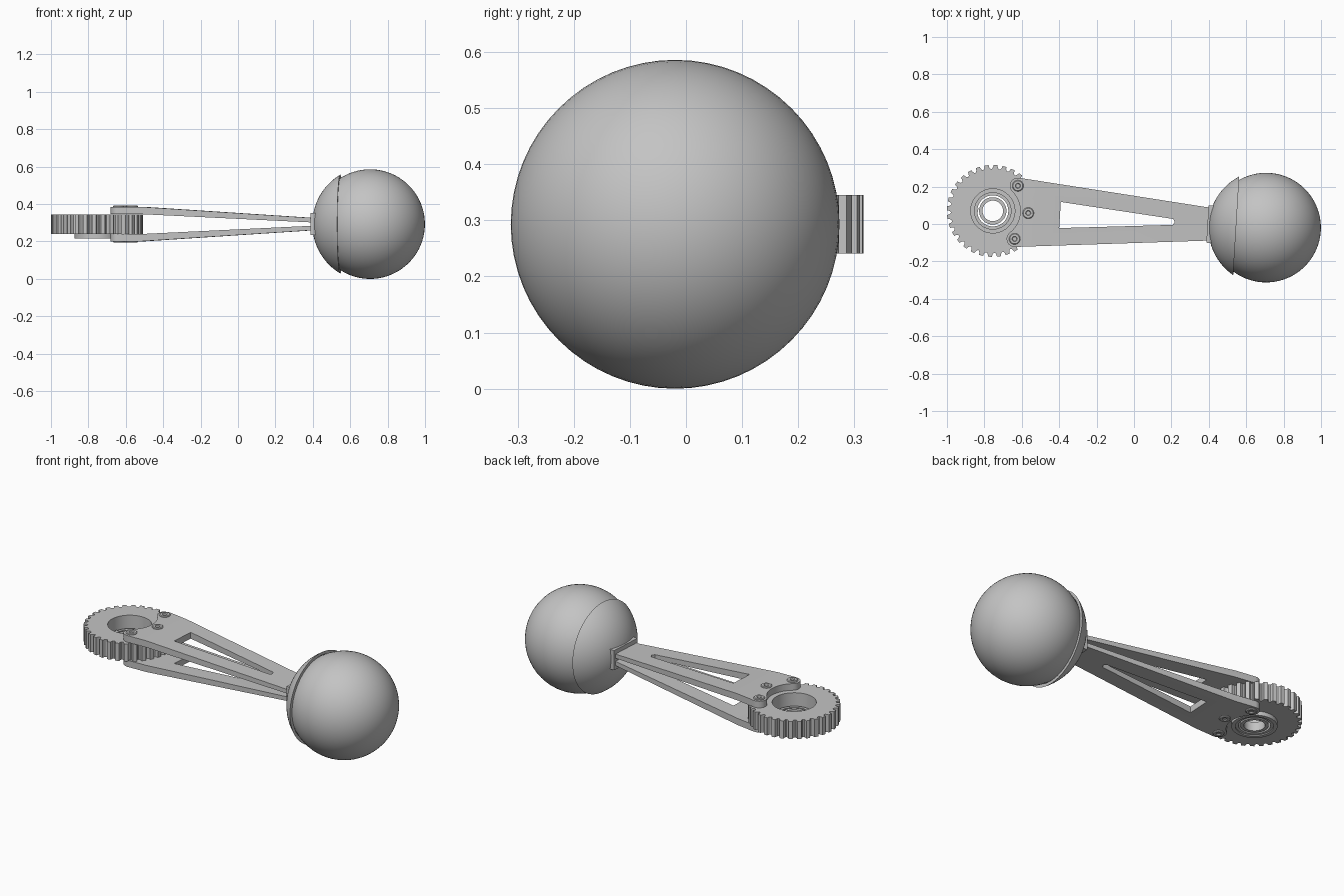
import bpy, bmesh, math
from math import sin, cos, pi, radians
from mathutils import Matrix, Vector

if "Cube" in bpy.data.objects:
    bpy.data.objects.remove(bpy.data.objects["Cube"])

GREY = (0.55, 0.55, 0.55, 1)
mat = bpy.data.materials.new("metal_grey")
mat.use_nodes = True
mat.diffuse_color = GREY
mat.node_tree.nodes["Principled BSDF"].inputs["Base Color"].default_value = GREY

# Local frame: origin at the gear centre, +x runs along the arm to the ball
MID = 0.293
FRAME = Matrix.Translation((-0.755, 0.07, MID)) @ Matrix.Rotation(radians(-3.5), 4, 'Z')
BALL_X, BALL_R = 1.464, 0.293


def make(name, bm, local=Matrix.Identity(4)):
    bmesh.ops.remove_doubles(bm, verts=bm.verts, dist=1e-5)
    bmesh.ops.recalc_face_normals(bm, faces=bm.faces)
    mesh = bpy.data.meshes.new(name)
    bm.to_mesh(mesh)
    bm.free()
    mesh.transform(FRAME @ local)
    mesh.materials.append(mat)
    ob = bpy.data.objects.new(name, mesh)
    bpy.context.collection.objects.link(ob)
    return ob


def prism(name, pts, lo, hi, axis='Z'):
    """Extrude a closed outline along z (points x, y) or y (points x, z)."""
    bm = bmesh.new()
    at = (lambda p, h: (p[0], p[1], h)) if axis == 'Z' else (lambda p, h: (p[0], h, p[1]))
    face = bm.faces.new([bm.verts.new(at(p, lo)) for p in pts])
    new = bmesh.ops.extrude_face_region(bm, geom=[face])["geom"]
    shift = Vector(at((0, 0), hi - lo))
    bmesh.ops.translate(bm, vec=shift, verts=[g for g in new if isinstance(g, bmesh.types.BMVert)])
    return make(name, bm)


def lathe(name, profile, local=Matrix.Identity(4), steps=64):
    """Spin a closed (radius, z) profile around z."""
    bm = bmesh.new()
    vs = [bm.verts.new((r, 0, z)) for r, z in profile]
    es = [bm.edges.new((v, vs[(i + 1) % len(vs)])) for i, v in enumerate(vs)]
    bmesh.ops.spin(bm, geom=vs + es, cent=(0, 0, 0), axis=(0, 0, 1), angle=2 * pi, steps=steps)
    return make(name, bm, local)


def ring(name, inner, outer, lo, hi):
    return lathe(name, [(inner, lo), (outer, lo), (outer, hi), (inner, hi)])


def arc(cx, cy, r, a0, a1, n):
    return [(cx + r * cos(a0 + (a1 - a0) * i / n), cy + r * sin(a0 + (a1 - a0) * i / n))
            for i in range(n + 1)]


def cut(ob, *steps):
    """Apply boolean steps and discard the cutters."""
    for tool, op in steps:
        mod = ob.modifiers.new("cut", 'BOOLEAN')
        mod.object, mod.operation, mod.solver = tool, op, 'EXACT'
    graph = bpy.context.evaluated_depsgraph_get()
    old = ob.data
    ob.data = bpy.data.meshes.new_from_object(ob.evaluated_get(graph))
    ob.modifiers.clear()
    bpy.data.meshes.remove(old)
    for tool, op in steps:
        bpy.data.objects.remove(tool)


# Toothed wheel with round grooves and a wide bore
TEETH, R_OUT, BORE = 32, 0.246, 0.118
pitch = 2 * pi / TEETH
outline = []
for t in range(TEETH):
    a = t * pitch
    for k in range(7):
        u = pi * k / 6
        ang = a + pitch * (0.5 - 0.27 * cos(u))
        r = R_OUT - 0.022 * sin(u)
        outline.append((r * cos(ang), r * sin(ang)))
gear = prism("toothed_wheel", outline, -0.052, 0.052)
cut(gear, (prism("bore", arc(0, 0, BORE, 0, 2 * pi * 63 / 64, 63), -0.2, 0.2), 'DIFFERENCE'))

# Hub flange and bearing at the bottom of the bore
ring("hub_flange", 0.099, BORE + 0.001, -0.076, -0.030)
ring("bearing_outer_race", 0.083, 0.100, -0.070, -0.018)
ring("bearing_inner_race", 0.055, 0.073, -0.070, -0.018)
prism("bearing_key", [(-0.1, -0.012), (-0.078, -0.012), (-0.078, 0.012), (-0.1, 0.012)], -0.03, -0.014)

# Arm outline: concave end around the hub, rounded ears, tapering sides
SCREW_R, EAR = 0.19, 0.043
SPREAD = radians(48.5)
ex, ey = SCREW_R * cos(SPREAD), SCREW_R * sin(SPREAD)
upper_ear = arc(ex, ey, EAR, SPREAD + pi, pi / 2 - 0.1, 10)
half = arc(0, 0, SCREW_R - EAR, 0, SPREAD, 10)[:-1] + upper_ear + [(1.16, 0.088)]
arm_outline = half + [(x, -y) for x, y in reversed(half[1:])]
slot = [(0.36, 0.07), (0.36, -0.07), (0.965, -0.016), (0.975, 0), (0.965, 0.016)]

for side, s in (("upper", 1), ("lower", -1)):
    # Plate is flat over the wheel, then slopes towards the ball
    section = [(0, 0.053), (0.25, 0.053), (1.3, 0.002), (1.3, 0.024), (0.25, 0.092), (0, 0.092)]
    plate = prism(side + "_arm_plate", [(x, s * z) for x, z in section], -0.3, 0.3, 'Y')
    cut(plate, (prism("shape", arm_outline, -0.4, 0.4), 'INTERSECT'),
        (prism("slot", slot, -0.4, 0.4), 'DIFFERENCE'))
    # Screws with a recessed socket
    for i, a in enumerate((-SPREAD, 0, SPREAD)):
        head = [(0, 0.08), (0.03, 0.08), (0.03, 0.095), (0.026, 0.099),
                (0.014, 0.099), (0.011, 0.093), (0, 0.093)]
        spot = Matrix.Translation((SCREW_R * cos(a), SCREW_R * sin(a), 0))
        lathe(f"{side}_screw_{i + 1}", [(r, s * z) for r, z in head], spot, 24)

# Mounting block between arm and ball
prism("mounting_block", [(1.15, -0.1), (1.19, -0.1), (1.19, 0.1), (1.15, 0.1)], -0.058, 0.058)

# Ball and the thin cup that holds it
to_ball = Matrix.Translation((BALL_X, 0, 0)) @ Matrix.Rotation(radians(-90), 4, 'Y')
bm = bmesh.new()
bmesh.ops.create_uvsphere(bm, u_segments=64, v_segments=40, radius=BALL_R)
make("ball", bm, to_ball)

CUP_R, RIM = 0.309, 0.16


def cup_curve(r):
    top = math.acos(RIM / r)
    return [(r * sin(top * i / 16), r * cos(top * i / 16)) for i in range(17)]


lathe("ball_cup", cup_curve(CUP_R) + cup_curve(BALL_R + 0.001)[::-1], to_ball)

# Smooth shading with sharp edges kept
bpy.ops.object.select_all(action='DESELECT')
for ob in bpy.context.collection.objects:
    if ob.type == 'MESH':
        ob.select_set(True)
        bpy.context.view_layer.objects.active = ob
bpy.ops.object.shade_smooth_by_angle(angle=radians(30))
